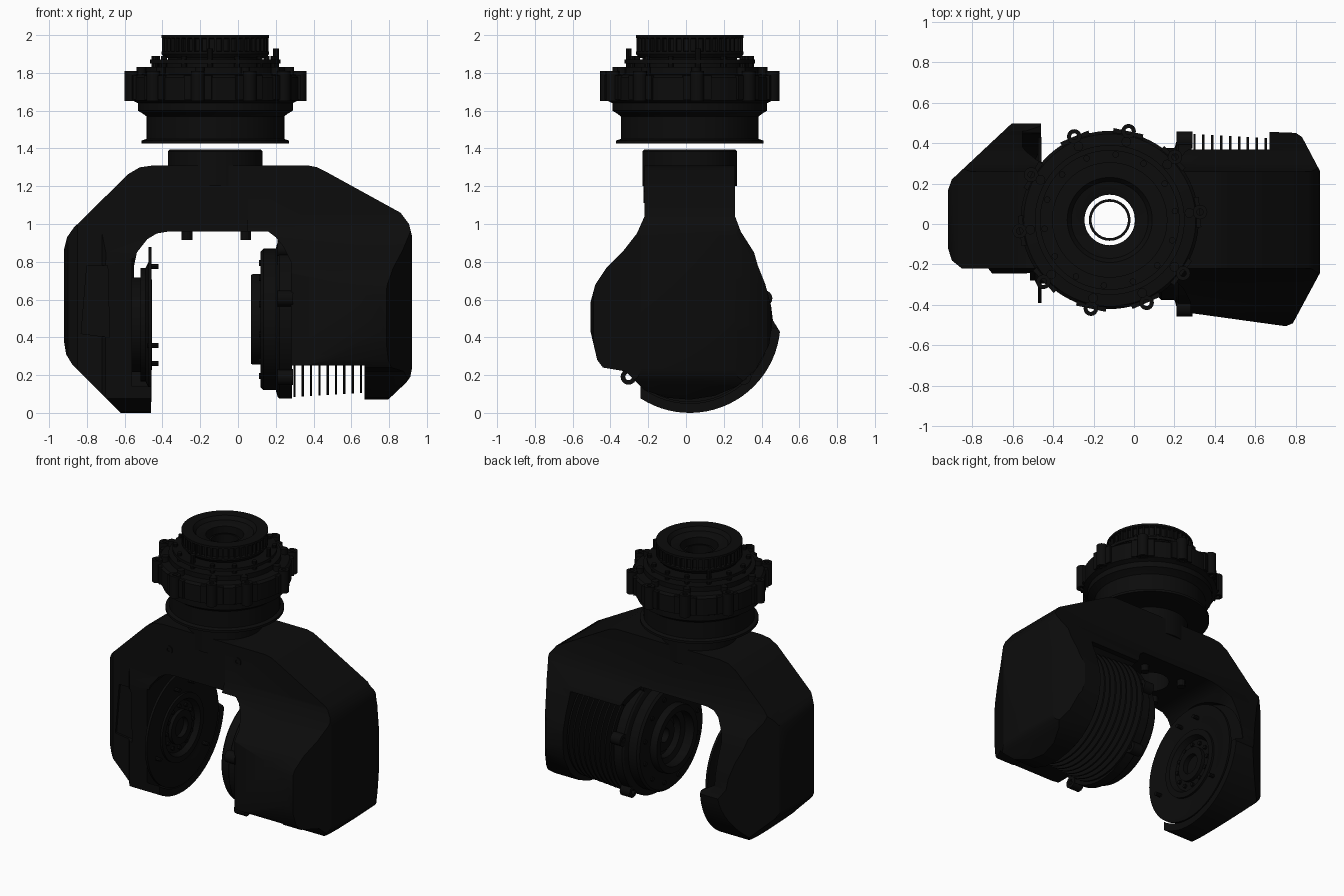
import bpy, bmesh, math
from mathutils import Vector

if "Cube" in bpy.data.objects:
    bpy.data.objects.remove(bpy.data.objects["Cube"])

black = bpy.data.materials.new("matte_black")
black.diffuse_color = (0.0035, 0.0035, 0.0035, 1)
black.use_nodes = True
black.node_tree.nodes["Principled BSDF"].inputs["Base Color"].default_value = black.diffuse_color
TAU = 2 * math.pi


def finish(name, bm):
    bmesh.ops.recalc_face_normals(bm, faces=bm.faces)
    me = bpy.data.meshes.new(name)
    bm.to_mesh(me)
    bm.free()
    me.materials.append(black)
    ob = bpy.data.objects.new(name, me)
    bpy.context.collection.objects.link(ob)
    return ob


def place(axis, a, b, t):
    return Vector({'x': (t, a, b), 'y': (a, t, b), 'z': (a, b, t)}[axis])


def prism(name, pts, axis, lo, hi):
    """Extrude a 2D outline along an axis."""
    bm = bmesh.new()
    f = bm.faces.new([bm.verts.new(place(axis, a, b, lo)) for a, b in pts])
    r = bmesh.ops.extrude_face_region(bm, geom=[f])
    move = place(axis, 0, 0, hi - lo)
    for v in r['geom']:
        if isinstance(v, bmesh.types.BMVert):
            v.co += move
    return finish(name, bm)


def lathe(name, prof, axis, ca, cb, n=64):
    """Spin a closed (radius, height) profile around an axis through ca, cb."""
    bm = bmesh.new()
    rings = [[bm.verts.new(place(axis, ca + r * math.cos(TAU * i / n),
                                 cb + r * math.sin(TAU * i / n), h))
              for r, h in prof] for i in range(n)]
    m = len(prof)
    for i in range(n):
        a, b = rings[i], rings[(i + 1) % n]
        for j in range(m):
            k = (j + 1) % m
            bm.faces.new((a[j], a[k], b[k], b[j]))
    return finish(name, bm)


def circle(ca, cb, r, n=20, a0=0, a1=None):
    if a1 is None:
        return [(ca + r * math.cos(TAU * i / n), cb + r * math.sin(TAU * i / n)) for i in range(n)]
    return [(ca + r * math.cos(math.radians(a0 + (a1 - a0) * i / n)),
             cb + r * math.sin(math.radians(a0 + (a1 - a0) * i / n))) for i in range(n + 1)]


def rod(name, axis, a, b, r, lo, hi, n=16):
    return prism(name, circle(a, b, r, n), axis, lo, hi)


def boolean(ob, other, op):
    m = ob.modifiers.new("cut", 'BOOLEAN')
    m.operation, m.solver, m.object = op, 'EXACT', other
    bpy.context.view_layer.objects.active = ob
    bpy.ops.object.modifier_apply(modifier=m.name)
    bpy.data.objects.remove(other)


HX, HY = -0.12, 0.02      # yaw axis of the head
PY, PZ = 0.02, 0.48       # pitch axis of the fork

# Left fork arm: front, side and plan outlines intersected
back_curve = [(.46, .49), (.45, .57), (.42, .68), (.38, .78), (.36, .85), (.29, .96), (.26, 1.04), (.26, 1.4)]
left = prism("left_arm", [(-.46, -.01), (-.46, .45), (-.55, .5), (-.55, .78), (-.535, .85), (-.48, .92),
                          (-.43, .95), (-.37, .96), (.05, .96), (.05, 1.31), (-.45, 1.31), (-.52, 1.3),
                          (-.58, 1.265), (-.87, .98), (-.905, .93), (-.92, .87), (-.92, .37), (-.91, .31),
                          (-.88, .26), (-.62, -.001)], 'y', -.7, .7)
side_l = [(-.22, 1.4), (-.22, .95), (-.245, .85)] + circle(PY, PZ, .48, 24, 237, 354) + back_curve
boolean(left, prism("c", side_l, 'x', -1, .2), 'INTERSECT')
plan_l = [(-.925, -.1), (-.9, -.18), (-.85, -.22), (-.72, -.22), (-.7, -.245), (.2, -.25), (.2, .6),
          (-.46, .51), (-.59, .51), (-.9, .22), (-.925, .15)]
boolean(left, prism("c", plan_l, 'z', -.3, 1.6), 'INTERSECT')
boolean(left, rod("c", 'x', PY, PZ, .43, -.56, -.4, 64), 'DIFFERENCE')
boolean(left, prism("c", [(-.83, .42), (-.80, .78), (-.69, .78), (-.68, .4)], 'y', -.4, -.205), 'DIFFERENCE')
boolean(left, rod("c", 'z', HX, HY, .125, .8, 1.6, 32), 'DIFFERENCE')

# Right fork arm with motor shell and end cap
right = prism("right_arm", [(.05, .96), (.16, .96), (.2, .93), (.24, .88), (.28, .8), (.28, .05), (.78, .05),
                            (.80, .075), (.89, .16), (.912, .19), (.92, .23), (.92, .94), (.905, 1.0),
                            (.86, 1.06), (.46, 1.28), (.42, 1.3), (.37, 1.31), (.05, 1.31)], 'y', -.7, .7)
side_r = [(-.22, 1.4), (-.22, 1.04), (-.26, .95), (-.33, .86), (-.42, .77), (-.48, .68), (-.51, .57),
          (-.51, .45), (-.47, .28), (-.44, .24), (-.32, .22), (-.22, .12), (-.1, .08), (.02, .07),
          (.15, .09), (.27, .14), (.37, .23), (.44, .36)] + back_curve
boolean(right, prism("c", side_r, 'x', -.2, 1), 'INTERSECT')
plan_r = [(-.1, -.42), (.2, -.43), (.28, -.44), (.75, -.505), (.785, -.49), (.925, -.23), (.925, .25),
          (.83, .43), (.80, .45), (.67, .455), (-.1, .455)]
boolean(right, prism("c", plan_r, 'z', -.3, 1.6), 'INTERSECT')
# Open the shell at the back and underneath, leaving the motor core
core = [(.8, .82), (.33, .82)] + circle(.0, .5, .35, 16, 45, -45) + [(.22, .25), (-.7, .25), (-.7, -.2), (.8, -.2)]
boolean(right, prism("c", core, 'x', .2, .67), 'DIFFERENCE')

# Cooling fins around the core
for i in range(9):
    x = .293 + .044 * i
    rod(f"cooling_fin_{i}", 'x', .03, .5, .415 - .02 * i / 8, x, x + .012, 56)

# Motor front: stepped rings with a recessed centre
lathe("motor_front", [(.09, .2), (.15, .2), (.15, .15), (.19, .14), (.19, .07), (.235, .07), (.24, .08),
                      (.24, .12), (.36, .12), (.375, .135), (.375, .2), (.41, .21), (.42, .22), (.42, .285),
                      (.09, .285)], 'x', 0, .495)
lathe("motor_bearing", [(.05, .17), (.11, .17), (.11, .25), (.05, .25)], 'x', 0, .495, 40)
rod("motor_back_plate", 'x', 0, .495, .12, .24, .28, 32)
for i, a in enumerate((15, 70, 120, 165, 225, 315)):
    y, z = .43 * math.cos(math.radians(a)), .495 + .43 * math.sin(math.radians(a))
    lathe(f"motor_lug_{i}", [(.018, .21), (.042, .21), (.042, .29), (.018, .29)], 'x', y, z, 16)
for i in range(12):
    a = TAU * (i + .5) / 12
    rod(f"motor_screw_{i}", 'x', .31 * math.cos(a), .495 + .31 * math.sin(a), .016, .11, .13, 8)

# Left pitch bearing disc inside the cup
lathe("pitch_disc", [(.07, -.56), (.25, -.56), (.25, -.515), (.3, -.515), (.3, -.49), (.33, -.475), (.41, -.475),
                     (.41, -.458), (.33, -.458), (.29, -.47), (.24, -.47), (.24, -.455), (.2, -.455),
                     (.18, -.49), (.12, -.49), (.12, -.465), (.07, -.465)], 'x', PY, .467)
rod("pitch_hub", 'x', PY, .467, .08, -.56, -.5, 24)
for i in range(12):
    a = TAU * i / 12
    rod(f"pitch_screw_{i}", 'x', PY + .15 * math.cos(a), .467 + .15 * math.sin(a), .014, -.5, -.475, 8)
for i, a in enumerate((75, 105, 200, 320)):
    a = math.radians(a)
    rod(f"pitch_pin_{i}", 'x', PY + .32 * math.cos(a), .467 + .32 * math.sin(a), .014, -.48, -.42, 10)

# Neck
lathe("neck", [(.125, 1.2), (.25, 1.2), (.25, 1.385), (.24, 1.395), (.125, 1.395)], 'z', HX, HY)

# Head: stacked rings around the yaw axis
lathe("yaw_housing", [(.125, 1.425), (.39, 1.425), (.39, 1.442), (.365, 1.45), (.365, 1.57), (.385, 1.585),
                      (.41, 1.6), (.41, 1.64), (.44, 1.655), (.44, 1.775), (.425, 1.79), (.37, 1.795),
                      (.37, 1.83), (.3, 1.83), (.3, 1.85), (.345, 1.85), (.345, 1.87), (.25, 1.87),
                      (.25, 1.9), (.125, 1.9)], 'z', HX, HY, 80)
lathe("top_ring", [(.125, 1.88), (.27, 1.88), (.285, 1.9), (.285, 1.912), (.262, 1.915), (.262, 1.98),
                   (.285, 1.985), (.285, 2.0), (.21, 2.0), (.19, 1.975), (.15, 1.97), (.125, 1.96)], 'z', HX, HY)
lathe("cable_tube", [(.09, 1.45), (.103, 1.45), (.103, 1.92), (.09, 1.92)], 'z', HX, HY, 32)


def radial_box(name, angle, r0, r1, w, z0, z1):
    c, s = math.cos(angle), math.sin(angle)
    pts = [(HX + r * c - t * s, HY + r * s + t * c) for r, t in ((r0, -w), (r1, -w), (r1, w), (r0, w))]
    return prism(name, pts, 'z', z0, z1)


for i in range(44):
    radial_box(f"ring_rib_{i}", TAU * i / 44, .25, .282, .006, 1.905, 1.99)

# Mounting lugs and bolts around the head
for i, deg in enumerate((113, 78, 44, 5, -36, -66, -102, -137, -173, 150)):
    a = math.radians(deg)
    c, s = math.cos(a), math.sin(a)
    x, y = HX + .448 * c, HY + .448 * s
    radial_box(f"head_lug_base_{i}", a, .36, .448, .075, 1.66, 1.785)
    lathe(f"head_lug_{i}", [(.016, 1.65), (.036, 1.65), (.036, 1.81), (.016, 1.81)], 'z', x, y, 16)
    rod(f"head_bolt_{i}", 'z', HX + .395 * c, HY + .395 * s, .024, 1.78, 1.83, 12)
for i in range(14):
    a = TAU * (i + .3) / 14
    rod(f"head_post_{i}", 'z', HX + .325 * math.cos(a), HY + .325 * math.sin(a), .016, 1.82,
        1.93 if i % 5 == 0 else 1.89, 10)

# Screws below the bridge and on the front faces
for i, x in enumerate((-.27, .04)):
    for j, y in enumerate((-.12, .16)):
        rod(f"bridge_screw_{i}_{j}", 'z', x, y, .028, .915, .97, 12)
for i, (x, z) in enumerate(((-.4, 1.14), (.15, 1.2))):
    lathe(f"face_screw_{i}", [(.012, -.226), (.03, -.226), (.03, -.2), (.012, -.2)], 'y', x, z, 16)

# Smooth round surfaces, keep hard edges
bpy.ops.object.select_all(action='SELECT')
bpy.context.view_layer.objects.active = left
bpy.ops.object.shade_smooth_by_angle(angle=math.radians(28))
